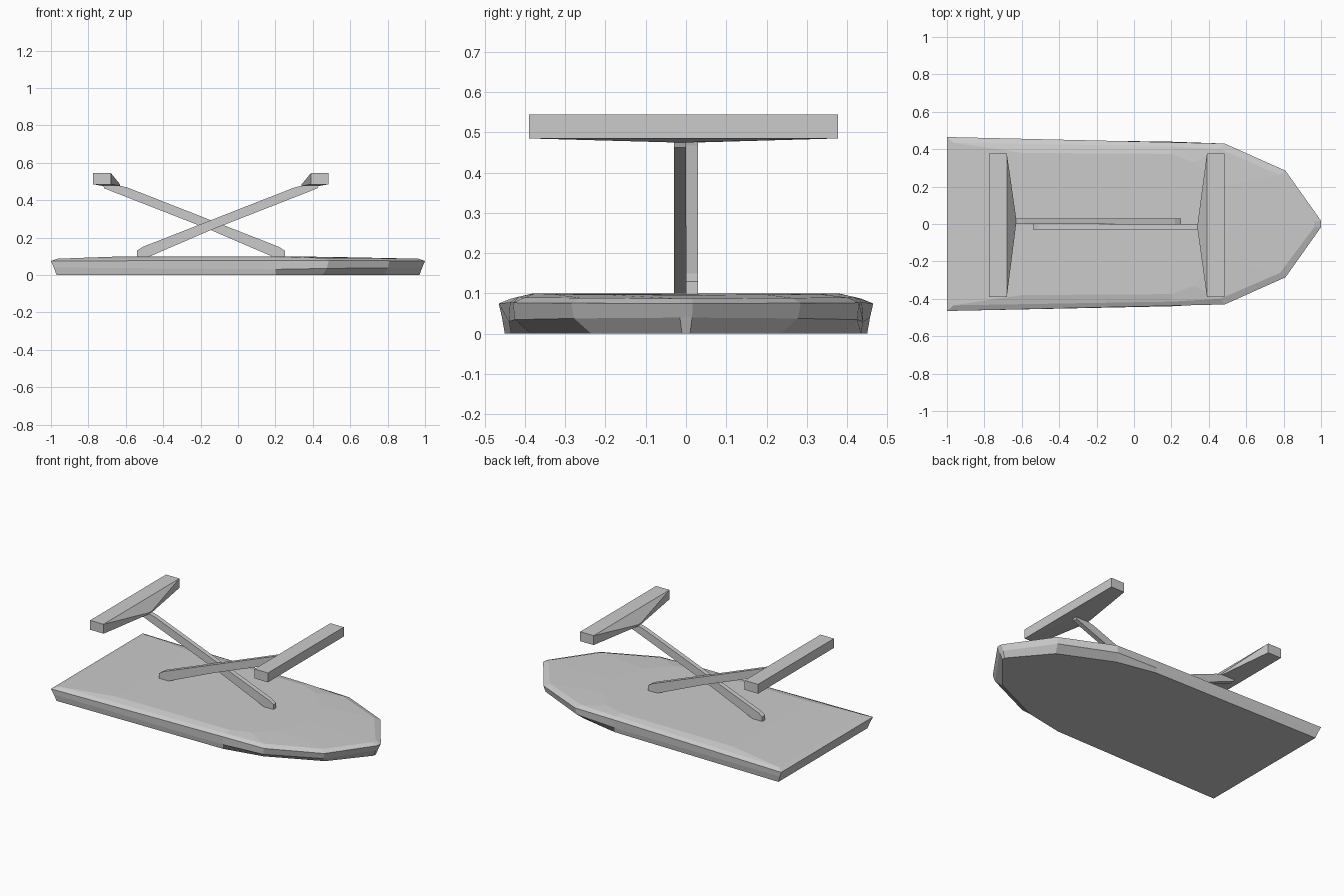
import bpy, bmesh

if "Cube" in bpy.data.objects:
    bpy.data.objects.remove(bpy.data.objects["Cube"])

def finish(name, bm):
    bmesh.ops.recalc_face_normals(bm, faces=bm.faces)
    me = bpy.data.meshes.new(name)
    bm.to_mesh(me)
    bm.free()
    ob = bpy.data.objects.new(name, me)
    bpy.context.collection.objects.link(ob)
    return ob

# Boat-shaped base: half outlines (x, y, z) from stern to bow, mirrored in y and lofted upward
rings = [
    [(-.97, .45, 0), (.2, .435, 0), (.45, .385, .0), (.78, .235, 0), (.97, .01, 0)],
    [(-.985, .457, .04), (.2, .44, .03), (.475, .425, .035), (.80, .278, .038), (.985, .015, .04)],
    [(-1, .465, .075), (.2, .437, .078), (.485, .43, .077), (.81, .285, .076), (1, .017, .075)],
    [(-.965, .435, .087), (.2, .415, .092), (.46, .40, .09), (.78, .262, .089), (.965, .015, .087)],
    [(-.6, .38, .1), (.2, .375, .1), (.32, .33, .0985), (.45, .2, .097), (.5, .015, .0965)],
]
bm = bmesh.new()
loops = [[bm.verts.new(p) for p in half] +
         [bm.verts.new((x, -y, z)) for x, y, z in reversed(half)] for half in rings]
for a, b in zip(loops, loops[1:]):
    n = len(a)
    for i in range(n):
        j = (i + 1) % n
        bm.faces.new((a[i], a[j], b[j], b[i]))
bm.faces.new(loops[0])
bm.faces.new(loops[-1])
finish("base_board", bm)

# Crossed struts and crossbars, reflected about the crossing point
CX = -.145
strut = [(-.54, .09), (-.54, .13), (-.51, .15), (.30, .467), (.34, .477),
         (.43, .475), (.425, .463), (CX, .24), (-.47, .1), (-.47, .09)]

def place(x, side):
    return CX + side * (x - CX)

for side, label in ((1, "right"), (-1, "left")):
    y0, y1 = sorted((0, -.03 * side))

    # strut: side profile given thickness
    bm = bmesh.new()
    face = bm.faces.new([bm.verts.new((place(x, side), y0, z)) for x, z in strut])
    ext = bmesh.ops.extrude_face_region(bm, geom=[face])
    moved = [g for g in ext["geom"] if isinstance(g, bmesh.types.BMVert)]
    bmesh.ops.translate(bm, verts=moved, vec=(0, y1 - y0, 0))
    finish(label + "_strut", bm)

    # crossbar: bar tapering inward to the strut tip
    bm = bmesh.new()
    pts = [(x, y, z) for x in (.39, .485) for y in (-.39, .378) for z in (.485, .545)]
    pts += [(x, y, .475) for x in (.34, .43) for y in (y0, y1)]
    pts += [(.34, y, .484) for y in (y0, y1)]
    verts = [bm.verts.new((place(x, side), y, z)) for x, y, z in pts]
    bmesh.ops.convex_hull(bm, input=verts)
    finish(label + "_crossbar", bm)
